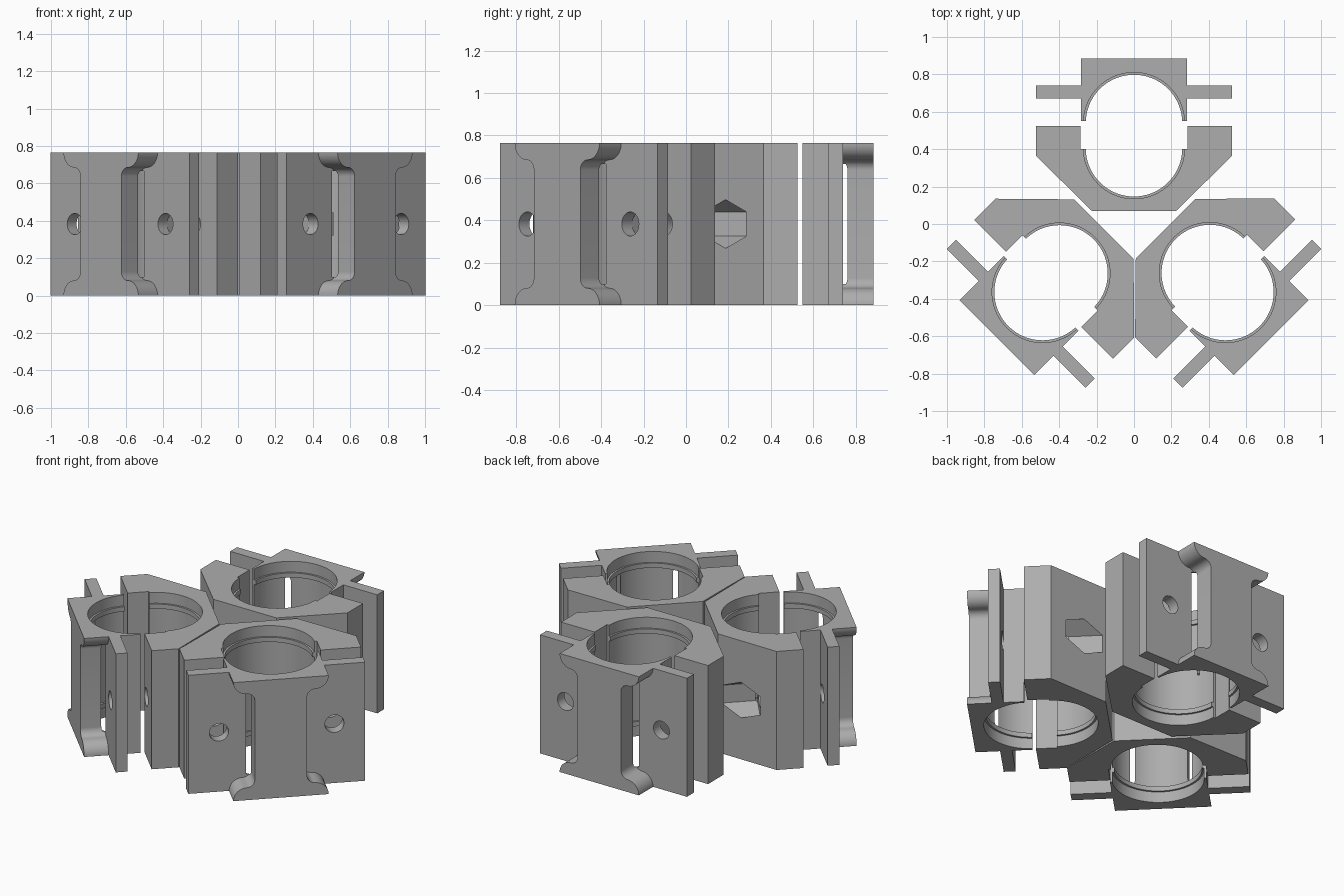
import bpy, bmesh, math
from mathutils import Matrix, Vector

if "Cube" in bpy.data.objects:
    bpy.data.objects.remove(bpy.data.objects["Cube"])

H = 0.765          # height of every part
MID = H / 2
HOLE_X = 0.343     # bolt distance from the part's centre line

grey = bpy.data.materials.new("plain grey")
grey.diffuse_color = (0.42, 0.42, 0.42, 1)
grey.use_nodes = True
grey.node_tree.nodes["Principled BSDF"].inputs["Base Color"].default_value = grey.diffuse_color


def finish(bm, name):
    bmesh.ops.recalc_face_normals(bm, faces=bm.faces)
    me = bpy.data.meshes.new(name)
    bm.to_mesh(me)
    bm.free()
    ob = bpy.data.objects.new(name, me)
    bpy.context.collection.objects.link(ob)
    return ob


def prism(name, pts, depth, vertical=True, start=0.0):
    """Extrude a profile along z (xy points) or along y (xz points)."""
    bm = bmesh.new()
    co = [(a, b, start) if vertical else (a, start, b) for a, b in pts]
    face = bm.faces.new([bm.verts.new(c) for c in co])
    ext = bmesh.ops.extrude_face_region(bm, geom=[face])
    move = Vector((0, 0, depth)) if vertical else Vector((0, depth, 0))
    bmesh.ops.translate(bm, vec=move,
                        verts=[v for v in ext["geom"] if isinstance(v, bmesh.types.BMVert)])
    return finish(bm, name)


def mirrored(half):
    """Close a right-hand half profile across x = 0."""
    return half + [(-x, y) for x, y in reversed(half)]


def ngon(cx, cz, r, n):
    return [(cx + r * math.sin(2 * math.pi * i / n), cz + r * math.cos(2 * math.pi * i / n))
            for i in range(n)]


def bore(cy):
    """Round bore with a thin retaining ridge near each end."""
    r, ridge = 0.27, 0.258
    prof = [(r, -0.1), (r, 0.07), (ridge, 0.07), (ridge, 0.1), (r, 0.1)]
    prof += [(a, H - z) for a, z in reversed(prof)]
    bm = bmesh.new()
    n = 72
    rings = [[bm.verts.new((a * math.cos(2 * math.pi * i / n),
                            cy + a * math.sin(2 * math.pi * i / n), z)) for i in range(n)]
             for a, z in prof]
    for lo, hi in zip(rings, rings[1:]):
        for i in range(n):
            j = (i + 1) % n
            bm.faces.new((lo[i], lo[j], hi[j], hi[i]))
    bm.faces.new(rings[0])
    bm.faces.new(rings[-1])
    return finish(bm, "bore_cutter")


def cut(ob, cutters):
    for c in cutters:
        m = ob.modifiers.new("cut", 'BOOLEAN')
        m.operation, m.solver, m.object = 'DIFFERENCE', 'EXACT', c
    bpy.context.view_layer.update()
    dg = bpy.context.evaluated_depsgraph_get()
    me = bpy.data.meshes.new_from_object(ob.evaluated_get(dg))
    ob.modifiers.clear()
    ob.data = me
    for c in cutters:
        bpy.data.objects.remove(c)
    me.materials.clear()
    me.materials.append(grey)
    bpy.ops.object.select_all(action='DESELECT')
    ob.select_set(True)
    bpy.context.view_layer.objects.active = ob
    bpy.ops.object.shade_smooth_by_angle(angle=math.radians(30))


# Clamp body: chamfered block with a stepped seat, bolt holes and nut pockets
body = prism("clamp_body", mirrored([(0.225, 0.07), (0.525, 0.365), (0.525, 0.525),
                                     (0.285, 0.525), (0.285, 0.40)]), H)
tools = [bore(0.405)]
for s in (-1, 1):
    tools.append(prism("bolt_cutter", ngon(s * HOLE_X, MID, 0.057, 32), 0.5, False, 0.2))
    tools.append(prism("nut_cutter", ngon(s * HOLE_X, MID, 0.115, 6), 0.32, False, -0.02))
cut(body, tools)

# Clamp cap: bridge block with two bolt flanges
cap = prism("clamp_cap", mirrored([(0.283, 0.55), (0.283, 0.67), (0.525, 0.67), (0.525, 0.74),
                                   (0.283, 0.74), (0.283, 0.885)]), H)
# Rounded waist cut on both sides of the bridge
R, F = 0.08, 0.048
steps = [math.pi / 2 * i / 10 for i in range(11)]
upper = [(0.6, H + 0.05), (0.283, H + 0.05)]
upper += [(0.283 - R + R * math.cos(a), H - R * math.sin(a)) for a in steps]
upper += [(0.283 - R - F * math.sin(a), H - R - F + F * math.cos(a)) for a in steps[1:]]
side = upper + [(x, H - z) for x, z in reversed(upper)]
tools = [bore(0.54)]
for s in (-1, 1):
    tools.append(prism("waist_cutter", [(s * x, z) for x, z in side], 0.3, False, 0.74))
    tools.append(prism("bolt_cutter", ngon(s * HOLE_X, MID, 0.057, 32), 0.3, False, 0.6))
cut(cap, tools)

# Three clamps around the centre: angle, body offset, cap offset
layout = [("back", 0, (0, 0), (0, 0)),
          ("left", 135, (-0.112, 0.022), (-0.107, 0.018)),
          ("right", -135, (0.119, 0.024), (0.107, 0.018))]
for label, deg, body_off, cap_off in layout:
    for src, off in ((body, body_off), (cap, cap_off)):
        ob = src if deg == 0 else bpy.data.objects.new("part", src.data)
        if deg:
            bpy.context.collection.objects.link(ob)
        ob.name = label + ("_clamp_body" if src is body else "_clamp_cap")
        ob.matrix_world = (Matrix.Translation((off[0], off[1], 0))
                           @ Matrix.Rotation(math.radians(deg), 4, 'Z'))
